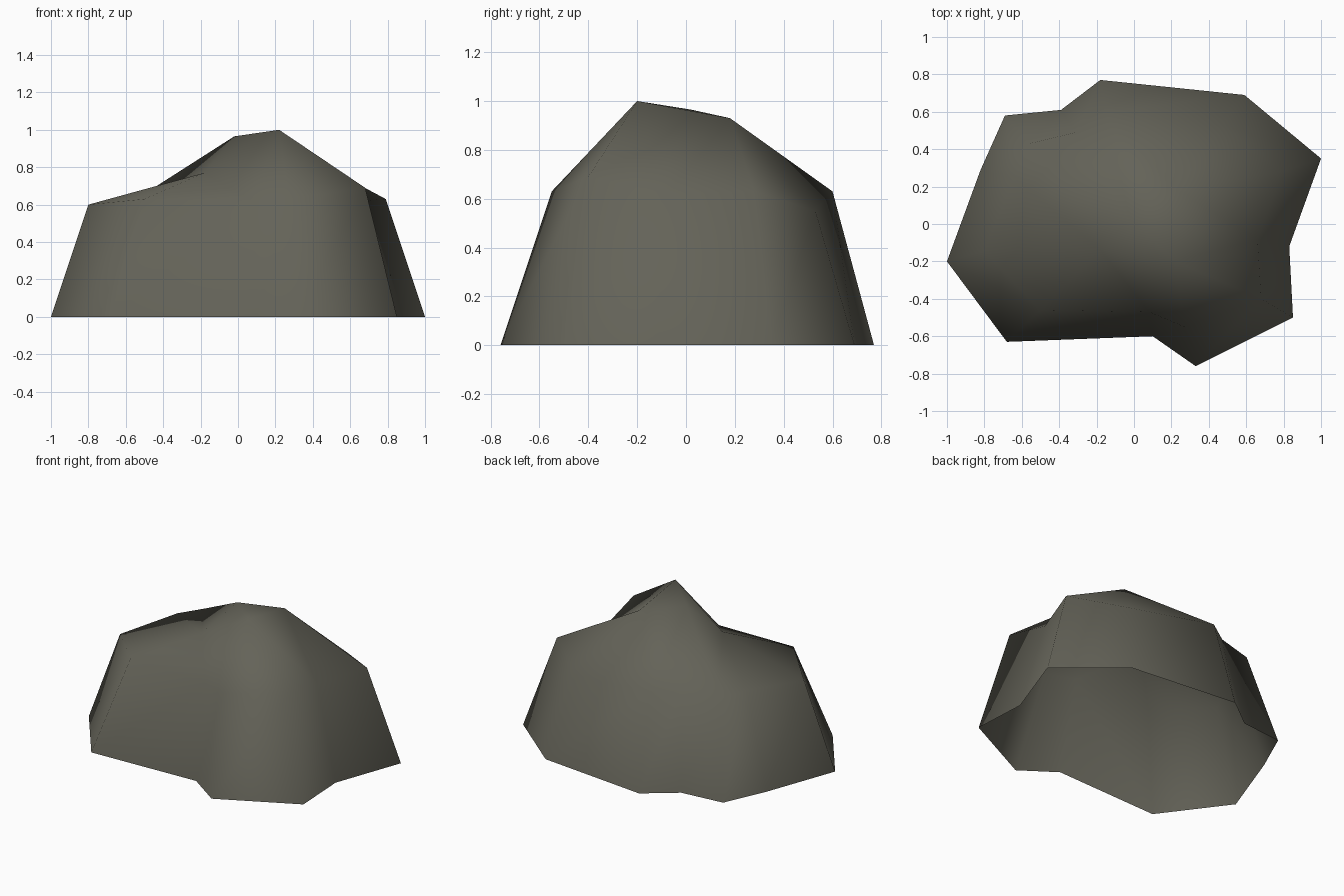
import bpy, bmesh

if "Cube" in bpy.data.objects:
    bpy.data.objects.remove(bpy.data.objects["Cube"])

# Ground outline (x, y), counter-clockwise seen from above
BASE = [(-1, -.2), (-.68, -.63), (.1, -.6), (.33, -.76), (.85, -.5), (.83, -.12),
        (1, .35), (.59, .69), (-.18, .77), (-.39, .61), (-.69, .58), (-.82, .29)]
# Shoulder ring above each ground point
SHOULDER = [(-.8, -.145, .6), (-.5, -.46, .63), (.08, -.47, .62), (.27, -.55, .63),
            (.68, -.4, .69), (.66, -.08, .62), (.79, .28, .63), (.47, .53, .55),
            (-.15, .6, .63), (-.31, .49, .63), (-.56, .43, .62), (-.64, .25, .635)]
# Crown points: low ledge, front peak, back peak, left peak
CROWN = [(-.18, -.14, .77), (.22, -.2, 1.0), (.23, .18, .93), (-.02, .02, .965)]
# Crown point that each shoulder edge climbs to
CLIMB = [0, 0, 1, 1, 1, 2, 2, 2, 3, 3, 0, 0]

bm = bmesh.new()
base = [bm.verts.new((x, y, 0)) for x, y in BASE]
ring = [bm.verts.new(p) for p in SHOULDER]
crown = [bm.verts.new(p) for p in CROWN]

n = len(base)
for i in range(n):
    j = (i + 1) % n
    # Side wall
    bm.faces.new((base[i], base[j], ring[j], ring[i]))
    # Slope up to the crown
    top, before = crown[CLIMB[i]], crown[CLIMB[i - 1]]
    bm.faces.new((ring[i], ring[j], top))
    if top is not before:
        bm.faces.new((ring[i], top, before))

# Crown cap; the underside stays open
bm.faces.new((crown[1], crown[2], crown[3]))
bm.faces.new((crown[1], crown[3], crown[0]))

for f in bm.faces:
    f.smooth = True

mesh = bpy.data.meshes.new("boulder")
bm.to_mesh(mesh)
bm.free()

# Grey-olive stone
stone = bpy.data.materials.new("stone_grey")
stone.diffuse_color = (.127, .124, .098, 1)
stone.use_nodes = True
stone.node_tree.nodes["Principled BSDF"].inputs["Base Color"].default_value = stone.diffuse_color
mesh.materials.append(stone)

boulder = bpy.data.objects.new("boulder", mesh)
bpy.context.collection.objects.link(boulder)
